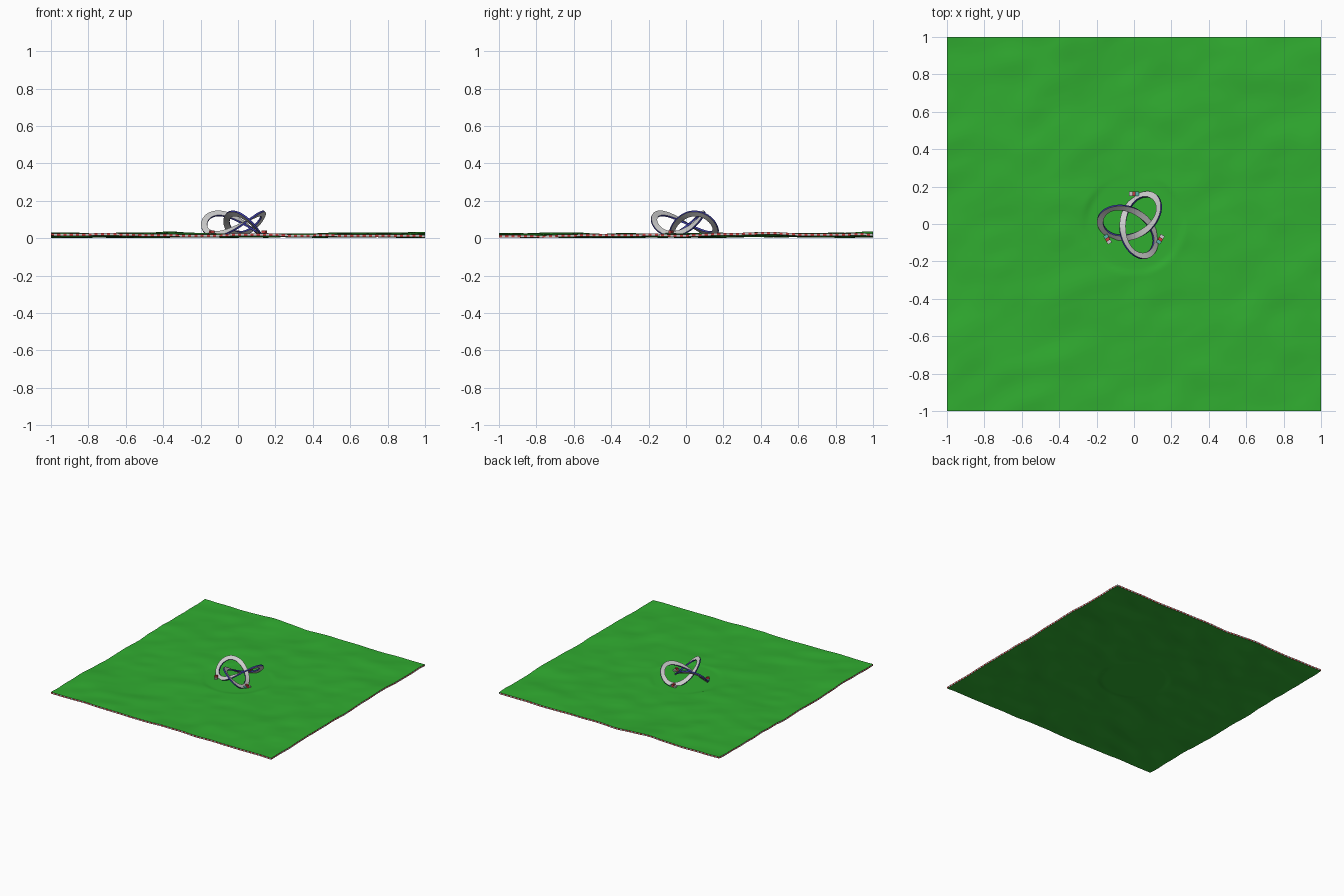
import bpy, bmesh, math
from mathutils import Vector, noise

if "Cube" in bpy.data.objects:
    bpy.data.objects.remove(bpy.data.objects["Cube"])


def mat(name, rgb):
    m = bpy.data.materials.new(name)
    m.diffuse_color = (*rgb, 1)
    m.use_nodes = True
    m.node_tree.nodes["Principled BSDF"].inputs["Base Color"].default_value = m.diffuse_color
    return m


GREEN = mat("grass", (0.03, 0.42, 0.03))
RED = mat("red", (0.6, 0.05, 0.05))
WHITE = mat("white", (0.75, 0.75, 0.75))
BLUE = mat("blue", (0.05, 0.05, 0.4))
GREY = mat("grey", (0.55, 0.55, 0.55))
TEAL = mat("teal", (0.1, 0.45, 0.4))

N = 120        # lawn grid cells per side
THICK = 0.013
FLAT = 0.028   # height of the level disc in the middle


def finish(bm, name, mats, angle=None):
    me = bpy.data.meshes.new(name)
    bm.normal_update()
    bm.to_mesh(me)
    bm.free()
    ob = bpy.data.objects.new(name, me)
    bpy.context.collection.objects.link(ob)
    for m in mats:
        me.materials.append(m)
    if angle:
        bpy.ops.object.select_all(action='DESELECT')
        ob.select_set(True)
        bpy.context.view_layer.objects.active = ob
        bpy.ops.object.shade_smooth_by_angle(angle=math.radians(angle))
    return ob


def bump(x, y, cx, cy, rx, ry):
    return math.exp(-((x - cx) / rx) ** 2 - ((y - cy) / ry) ** 2)


def height(x, y):
    # rolling ground that fades into a level disc of radius 0.25
    z = 0.032
    z += 0.011 * noise.noise(Vector((x * 2.0 + 3, y * 2.6, 0.4)))
    z += 0.006 * noise.noise(Vector((x * 5 + y * 2, y * 7 - x * 3, 1.7)))
    z += 0.012 * bump(x, y, -0.36, 1, 0.12, 0.3)
    z += 0.008 * bump(x, y, 1, 0.45, 0.3, 0.15)
    z = min(max(z, THICK), 0.05)
    f = min(max((math.hypot(x, y) - 0.245) / 0.03, 0), 1)
    return FLAT + (z - FLAT) * f * f * (3 - 2 * f)


# lawn: thin undulating slab with a red and white striped rim
bm = bmesh.new()
top, low = {}, {}
for i in range(N + 1):
    for j in range(N + 1):
        x, y = 2 * i / N - 1, 2 * j / N - 1
        z = height(x, y)
        top[i, j] = bm.verts.new((x, y, z))
        low[i, j] = bm.verts.new((x, y, z - THICK))
for i in range(N):
    for j in range(N):
        ring = [(i, j), (i + 1, j), (i + 1, j + 1), (i, j + 1)]
        bm.faces.new([top[k] for k in ring])
        bm.faces.new([low[k] for k in reversed(ring)])
for k in range(N):
    for a, b in (((k, 0), (k + 1, 0)), ((N, k), (N, k + 1)),
                 ((k + 1, N), (k, N)), ((0, k + 1), (0, k))):
        f = bm.faces.new((low[a], low[b], top[b], top[a]))
        f.material_index = 1 + k % 2
finish(bm, "lawn", [GREEN, RED, WHITE], 40)


# trefoil ribbon sculpture: flat band following the curve's own bending plane
S, TURN, STEPS = 0.0605, math.radians(174), 160
W, T = 0.0165, 0.005


def knot(s):
    a, b = 2 * s + TURN, -s + TURN
    return Vector((S * (2 * math.cos(a) + math.cos(b)),
                   S * (2 * math.sin(a) + math.sin(b)),
                   0.087 - 0.055 * math.sin(3 * s)))


bm = bmesh.new()
rings = []
for i in range(STEPS):
    s, e = 2 * math.pi * i / STEPS, 0.01
    p, q, r = knot(s - e), knot(s), knot(s + e)
    tan = (r - p).normalized()
    bi = tan.cross(p + r - 2 * q).normalized()
    nor = bi.cross(tan)
    rings.append([bm.verts.new(q + nor * W * u + bi * T * v)
                  for u, v in ((-1, -1), (1, -1), (1, 1), (-1, 1))])
for i in range(STEPS):
    a, b = rings[i], rings[(i + 1) % STEPS]
    for k in range(4):
        n = (k + 1) % 4
        f = bm.faces.new((a[k], a[n], b[n], b[k]))
        f.material_index = k % 2      # flat sides grey, thin rims blue
bmesh.ops.recalc_face_normals(bm, faces=bm.faces)
finish(bm, "knot_sculpture", [GREY, BLUE], 40)


# three small marker blocks around the sculpture
def block(name, loc, size, rot, m):
    bm = bmesh.new()
    bmesh.ops.create_cube(bm, size=1)
    bmesh.ops.scale(bm, vec=size, verts=bm.verts)
    ob = finish(bm, name, [m])
    ob.location, ob.rotation_euler.z = loc, rot


for i in range(3):
    a = math.radians(90 + 120 * i)
    for part, off, m, h in (("left", -0.017, TEAL, 0.01), ("mid", 0, RED, 0.022),
                            ("right", 0.017, WHITE, 0.01)):
        loc = (0.163 * math.cos(a) - off * math.sin(a),
               0.163 * math.sin(a) + off * math.cos(a), FLAT + h / 2)
        block(f"marker_{i + 1}_{part}", loc, (0.024, 0.017, h), a, m)

# rest the lowest point on the ground plane
bpy.context.view_layer.update()
obs = list(bpy.context.collection.objects)
lowest = min((o.matrix_world @ v.co).z for o in obs for v in o.data.vertices)
for o in obs:
    o.location.z -= lowest
